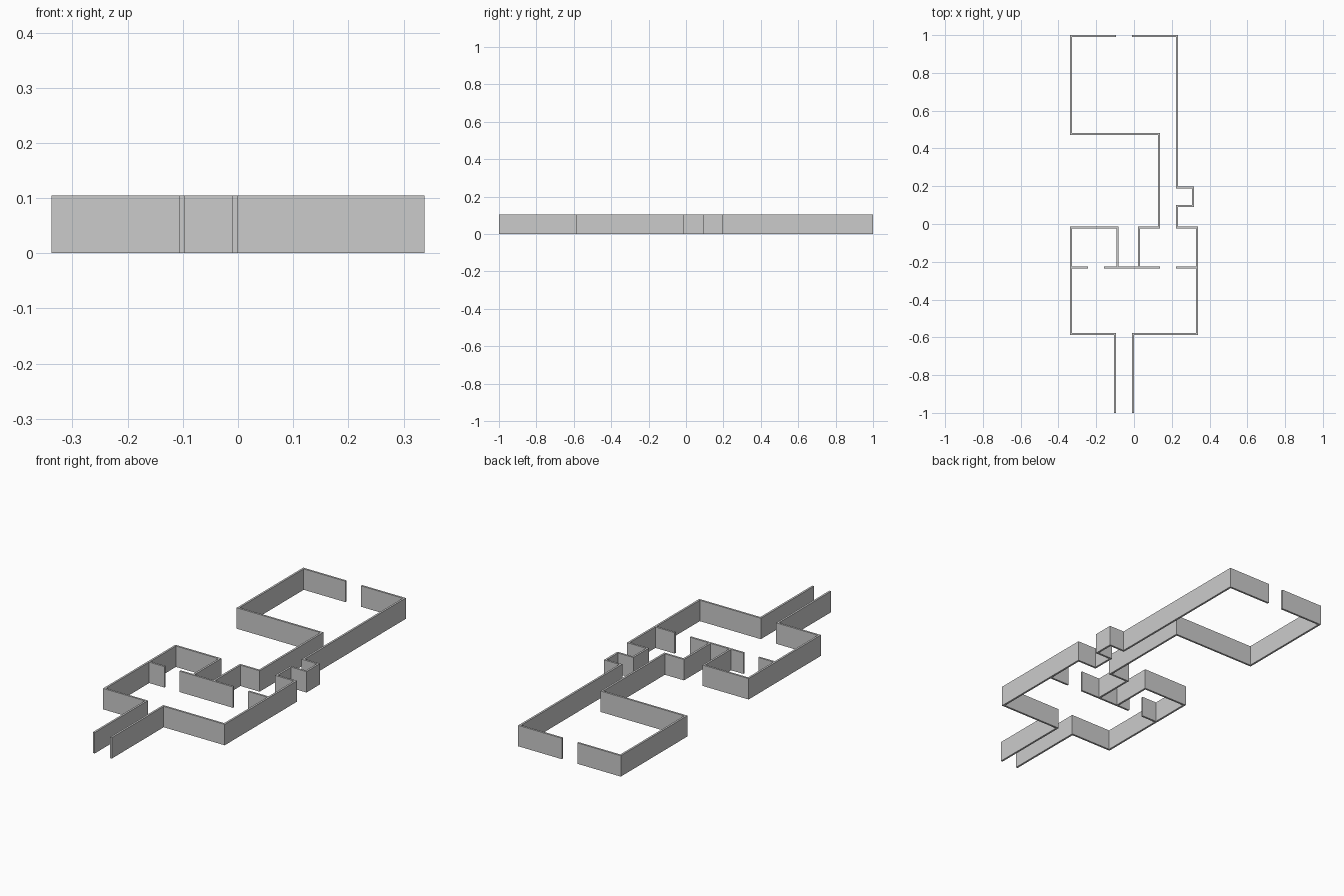
import bpy, bmesh
from mathutils import Vector

if "Cube" in bpy.data.objects:
    bpy.data.objects.remove(bpy.data.objects["Cube"])

THICK, HEIGHT = 0.01, 0.105


def wall(name, path):
    """Solid wall with mitred corners following a plan centreline."""
    pts = [Vector(p) for p in path]
    dirs = [(b - a).normalized() for a, b in zip(pts, pts[1:])]
    dirs = [dirs[0]] + dirs + [dirs[-1]]
    bm = bmesh.new()
    rings = []
    for p, d0, d1 in zip(pts, dirs, dirs[1:]):
        n0, n1 = Vector((-d0.y, d0.x)), Vector((-d1.y, d1.x))
        m = (n0 + n1) / (1 + n0.dot(n1)) * THICK / 2
        rings.append([bm.verts.new((*q, z)) for q, z in
                      ((p + m, 0), (p - m, 0), (p - m, HEIGHT), (p + m, HEIGHT))])
    for a, b in zip(rings, rings[1:]):
        for i in range(4):
            j = (i + 1) % 4
            bm.faces.new((a[i], a[j], b[j], b[i]))
    bm.faces.new(rings[0])
    bm.faces.new(rings[-1])
    bmesh.ops.recalc_face_normals(bm, faces=bm.faces)
    mesh = bpy.data.meshes.new(name)
    bm.to_mesh(mesh)
    bm.free()
    bpy.context.collection.objects.link(bpy.data.objects.new(name, mesh))


# Plan lines, front to back
Y_FRONT, Y_PART, Y_MID, Y_HALL, Y_BACK = -0.583, -0.231, -0.019, 0.477, 0.995
SIDE, PASS_IN, PASS_OUT = 0.333, 0.132, 0.227
stub_end = Y_PART + THICK / 2

# Left side: entrance passage, front room, inner stub
wall("left_front_wall", [(-0.101, -1), (-0.101, Y_FRONT), (-SIDE, Y_FRONT),
                         (-SIDE, Y_MID), (-0.087, Y_MID), (-0.087, stub_end)])

# Right side: entrance passage, front room, alcove, back room
wall("right_wall", [(-0.006, -1), (-0.006, Y_FRONT), (SIDE, Y_FRONT),
                    (SIDE, Y_MID), (PASS_OUT, Y_MID), (PASS_OUT, 0.096),
                    (0.312, 0.096), (0.312, 0.193), (PASS_OUT, 0.193),
                    (PASS_OUT, Y_BACK), (-0.01, Y_BACK)])

# Back room left side, passage and inner stub
wall("back_room_wall", [(-0.096, Y_BACK), (-SIDE, Y_BACK), (-SIDE, Y_HALL),
                        (PASS_IN, Y_HALL), (PASS_IN, Y_MID),
                        (0.026, Y_MID), (0.026, stub_end)])

# Partition with two doorways
inner = SIDE - THICK / 2
for name, x0, x1 in (("left_partition", -inner, -0.244),
                     ("middle_partition", -0.16, 0.137),
                     ("right_partition", 0.222, inner)):
    wall(name, [(x0, Y_PART), (x1, Y_PART)])
